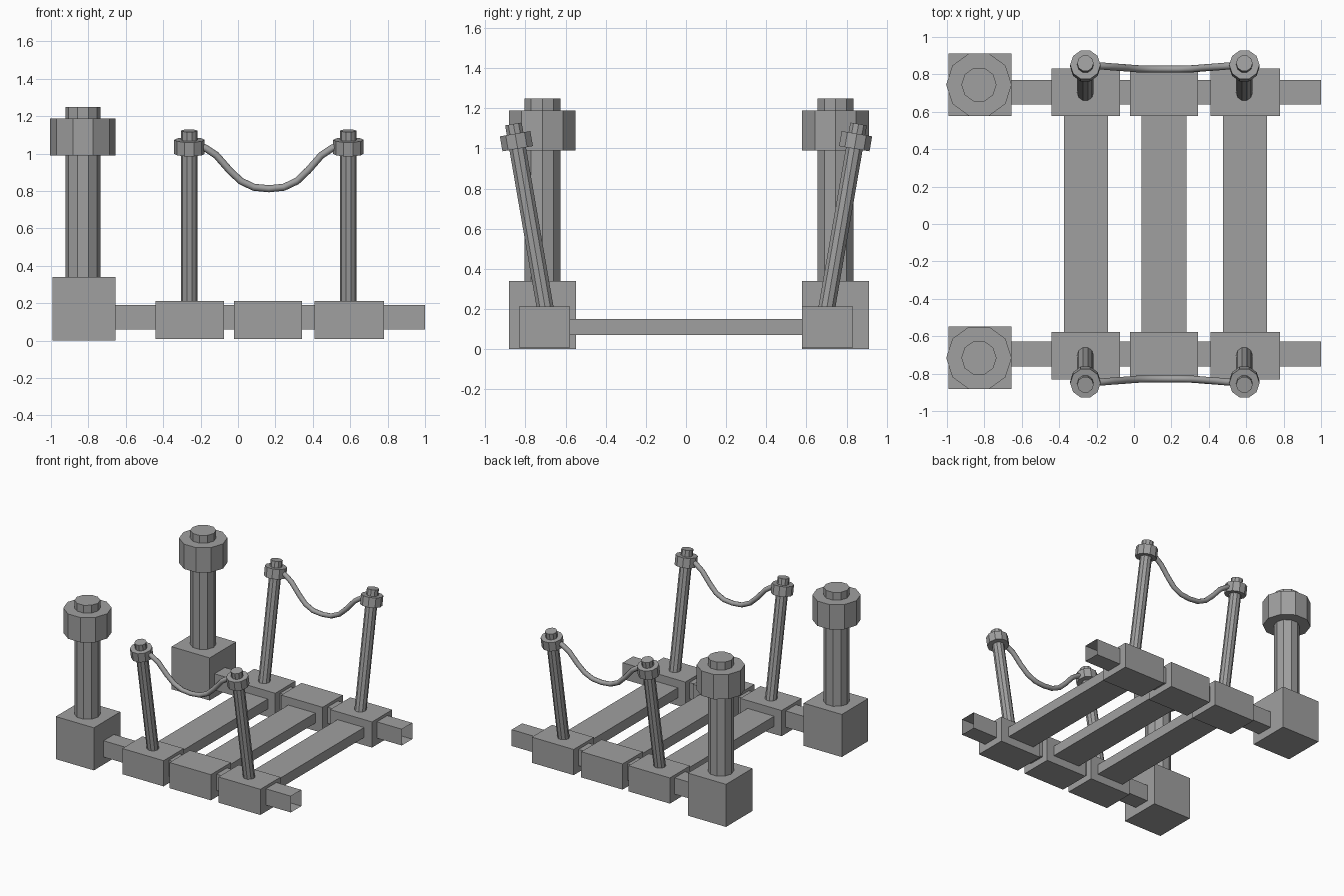
import bpy, bmesh
from mathutils import Vector

cube = bpy.data.objects.get("Cube")
if cube:
    bpy.data.objects.remove(cube, do_unlink=True)

grey = bpy.data.materials.new("weathered_grey")
grey.use_nodes = True
COLOUR = (0.35, 0.35, 0.35, 1)
grey.diffuse_color = COLOUR
grey.node_tree.nodes["Principled BSDF"].inputs["Base Color"].default_value = COLOUR


def add_object(name, data):
    obj = bpy.data.objects.new(name, data)
    bpy.context.collection.objects.link(obj)
    data.materials.append(grey)
    return obj


def box(name, x, y, z, open_end=False):
    """Box from (min, max) ranges; optionally without its +x face."""
    bm = bmesh.new()
    bmesh.ops.create_cube(bm, size=1)
    for v in bm.verts:
        v.co = [r[0] + (c + 0.5) * (r[1] - r[0]) for c, r in zip(v.co, (x, y, z))]
    if open_end:
        bm.normal_update()
        ends = [f for f in bm.faces if f.normal.x > 0.9]
        bmesh.ops.delete(bm, geom=ends, context='FACES')
    mesh = bpy.data.meshes.new(name)
    bm.to_mesh(mesh)
    bm.free()
    return add_object(name, mesh)


def rod(name, start, end, radius, sides=10):
    """Faceted cylinder between two points, one corner facing y."""
    start, end = Vector(start), Vector(end)
    axis = end - start
    bm = bmesh.new()
    bmesh.ops.create_cone(bm, cap_ends=True, segments=sides, radius1=radius,
                          radius2=radius, depth=axis.length)
    mesh = bpy.data.meshes.new(name)
    bm.to_mesh(mesh)
    bm.free()
    obj = add_object(name, mesh)
    turn = Vector((0, 0, 1)).rotation_difference(axis)
    spin = Vector((1, 0, 0)).rotation_difference(Vector((0, 1, 0)))
    obj.rotation_mode = 'QUATERNION'
    obj.rotation_quaternion = turn @ spin
    obj.location = (start + end) / 2
    return obj


def rope(name, points, radius):
    curve = bpy.data.curves.new(name, 'CURVE')
    curve.dimensions = '3D'
    curve.bevel_depth = radius
    curve.bevel_resolution = 2
    spline = curve.splines.new('POLY')
    spline.points.add(len(points) - 1)
    for p, co in zip(spline.points, points):
        p.co = (*co, 1)
    spline.use_smooth = True
    return add_object(name, curve)


BLOCKS = ((-0.44, -0.075), (-0.022, 0.343), (0.41, 0.78))
PLANKS = ((-0.375, -0.14), (0.04, 0.28), (0.475, 0.71))
POSTS = (-0.26, 0.59)
# Half of the rope's sag: distance from the middle, height, sideways offset
SAG = ((0.40, 1.05, 0.845), (0.34, 1.03, 0.845), (0.28, 0.99, 0.84),
       (0.21, 0.91, 0.835), (0.15, 0.853, 0.83), (0.08, 0.82, 0.828))
MID = 0.165

for side, s, pier_y, beam_y in (("back", 1, 0.745, 0.705), ("front", -1, -0.716, -0.695)):
    # Anchor pier with column and collar
    box(f"{side}_pier_block", (-0.992, -0.655), (pier_y - 0.167, pier_y + 0.167), (0, 0.34))
    rod(f"{side}_pier_column", (-0.829, pier_y, 0.3), (-0.829, pier_y, 1.25), 0.094)
    rod(f"{side}_pier_collar", (-0.829, pier_y, 0.99), (-0.829, pier_y, 1.188), 0.175)

    # Hollow side beam and the blocks clamped round it
    box(f"{side}_beam", (-0.7, 1.0), (beam_y - 0.066, beam_y + 0.066), (0.06, 0.19), open_end=True)
    for i, span in enumerate(BLOCKS):
        box(f"{side}_block_{i + 1}", span, sorted((s * 0.577, s * 0.832)), (0.008, 0.213))

    # Outward leaning rope posts
    foot_y, top_y, foot_z, top_z = s * 0.692, s * 0.86, 0.15, 1.122
    for i, x in enumerate(POSTS):
        foot, top = Vector((x, foot_y, foot_z)), Vector((x, top_y, top_z))
        rod(f"{side}_rope_post_{i + 1}", foot, top, 0.044)
        rod(f"{side}_rope_collar_{i + 1}", foot.lerp(top, 0.873), foot.lerp(top, 0.95), 0.081)

    # Sagging hand rope
    left = [(MID - d, s * y, z) for d, z, y in SAG]
    right = [(MID + d, s * y, z) for d, z, y in reversed(SAG)]
    rope(f"{side}_hand_rope", left + [(MID, s * 0.828, 0.812)] + right, 0.019)

# Cross planks
for i, span in enumerate(PLANKS):
    box(f"plank_{i + 1}", span, (-0.6, 0.6), (0.07, 0.15))
